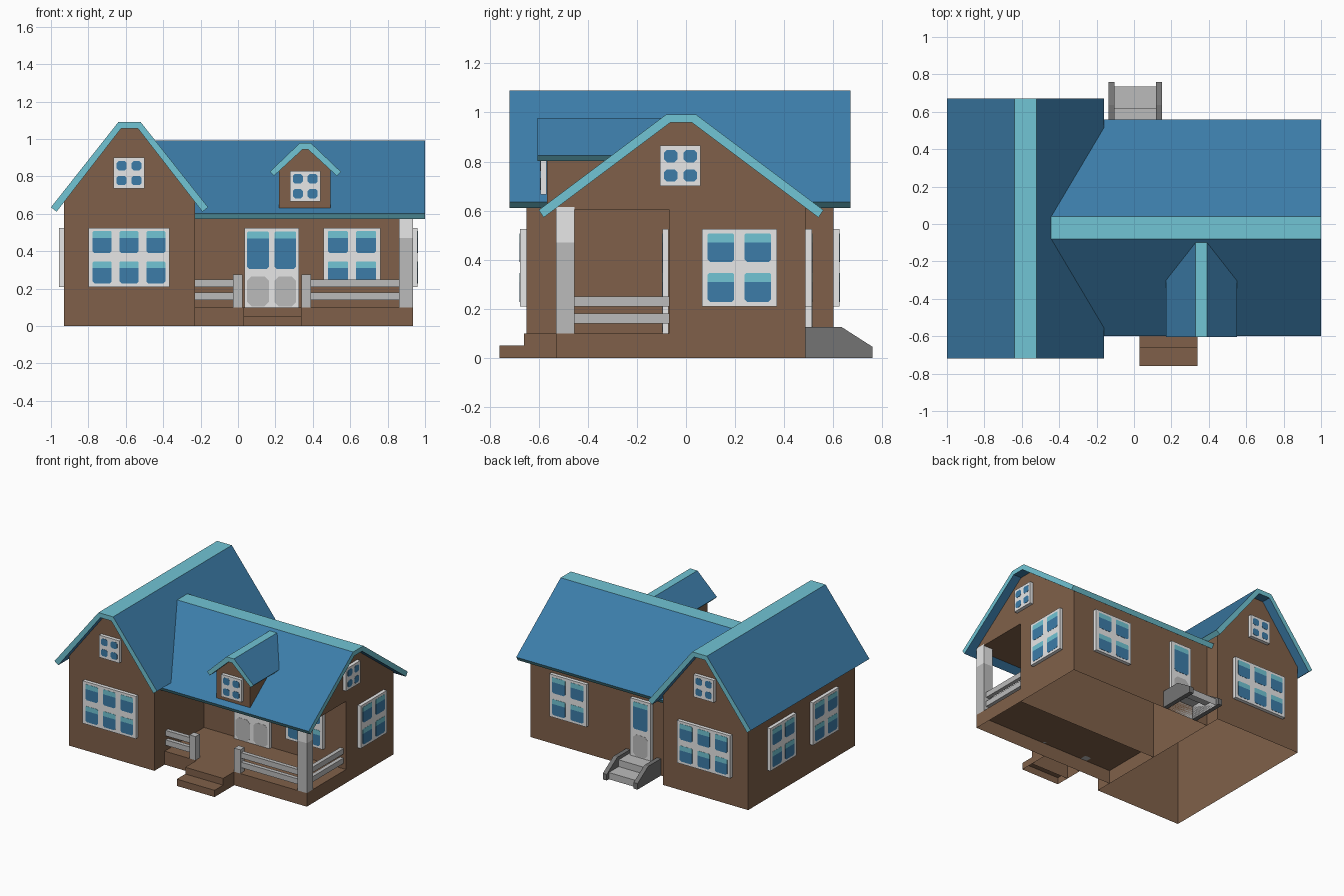
import bpy, bmesh
from mathutils import Vector

if "Cube" in bpy.data.objects:
    bpy.data.objects.remove(bpy.data.objects["Cube"])


def material(name, rgb):
    m = bpy.data.materials.new(name)
    m.diffuse_color = (*rgb, 1)
    m.use_nodes = True
    m.node_tree.nodes["Principled BSDF"].inputs["Base Color"].default_value = m.diffuse_color
    return m


MATS = [material("brown wall", (0.215, 0.118, 0.067)),
        material("blue roof", (0.045, 0.203, 0.395)),
        material("teal trim", (0.165, 0.555, 0.66)),
        material("light frame", (0.81, 0.81, 0.81)),
        material("grey rail", (0.5, 0.5, 0.5)),
        material("dark grey stone", (0.175, 0.175, 0.175))]
BROWN, BLUE, TEAL, LIGHT, GREY, DARK = range(6)


def finish(name, bm, drop=None):
    """Make the object; faces that pass the drop test are left open."""
    bmesh.ops.recalc_face_normals(bm, faces=bm.faces)
    if drop:
        gone = [f for f in bm.faces if drop(f.normal, f.calc_center_median())]
        bmesh.ops.delete(bm, geom=gone, context='FACES')
    me = bpy.data.meshes.new(name)
    bm.to_mesh(me)
    bm.free()
    for m in MATS:
        me.materials.append(m)
    ob = bpy.data.objects.new(name, me)
    bpy.context.collection.objects.link(ob)
    return ob


def add_prism(bm, pts, offset, cap, sides=None):
    """Extrude a polygon of 3D points; sides = material per profile edge."""
    n = len(pts)
    a = [bm.verts.new(p) for p in pts]
    b = [bm.verts.new(Vector(p) + Vector(offset)) for p in pts]
    for f in (bm.faces.new(a), bm.faces.new(b[::-1])):
        f.material_index = cap
    for i in range(n):
        j = (i + 1) % n
        f = bm.faces.new((a[i], b[i], b[j], a[j]))
        f.material_index = sides[i] if sides else cap


def prism(name, axis, prof, lo, hi, cap, sides=None, drop=None):
    bm = bmesh.new()
    if axis == 'x':
        add_prism(bm, [(lo, p, z) for p, z in prof], (hi - lo, 0, 0), cap, sides)
    else:
        add_prism(bm, [(p, lo, z) for p, z in prof], (0, hi - lo, 0), cap, sides)
    return finish(name, bm, drop)


def box(name, x0, x1, y0, y1, z0, z1, mat, drop=None):
    return prism(name, 'x', [(y0, z0), (y1, z0), (y1, z1), (y0, z1)], x0, x1, mat, None, drop)


def ground(n, c):
    return n.z < -0.9 and c.z < 0.01


def ground_or_back(n, c):
    return ground(n, c) or n.y > 0.9


def ground_or_left(n, c):
    return ground(n, c) or n.x < -0.9


def roof(name, axis, c, half, eave, flat, top, inset, drop, lo, hi):
    """Bent slab with flat ridge: blue slopes, teal ends, ridge and eave edges."""
    prof = [(c - half, eave), (c - flat, top), (c + flat, top), (c + half, eave),
            (c + half - inset, eave - drop), (c + flat - 0.015, top - 0.034),
            (c - flat + 0.015, top - 0.034), (c - half + inset, eave - drop)]
    prism(name, axis, prof, lo, hi, TEAL,
          [BLUE, TEAL, BLUE, TEAL, BLUE, BLUE, BLUE, TEAL])


# Hollow walls with gables, open underneath
prism("wing_walls", 'y', [(-0.93, 0), (-0.93, 0.68), (-0.625, 1.065), (-0.535, 1.065),
                          (-0.23, 0.68), (-0.23, 0)], -0.65, 0.60, BROWN, None, ground)
prism("main_walls", 'x', [(-0.53, 0.605), (-0.53, 0.625), (-0.07, 0.97), (0.03, 0.97),
                          (0.487, 0.625), (0.487, 0), (-0.07, 0), (-0.07, 0.605)],
      -0.23, 0.935, BROWN, None, ground_or_left)
prism("dormer_walls", 'y', [(0.22, 0.63), (0.22, 0.855), (0.335, 0.96), (0.385, 0.96),
                            (0.495, 0.855), (0.495, 0.63)], -0.567, -0.2, BROWN)

# Roofs
roof("wing_roof", 'y', -0.58, 0.42, 0.635, 0.06, 1.09, 0.03, 0.024, -0.72, 0.67)
roof("main_roof", 'x', -0.02, 0.58, 0.602, 0.06, 0.992, 0.02, 0.03, -0.45, 1.0)
roof("dormer_roof", 'y', 0.36, 0.19, 0.825, 0.03, 0.978, 0.022, 0.022, -0.605, -0.1)

# Porch floor and front steps, hollow
box("porch_floor", -0.23, 0.935, -0.53, -0.07, 0, 0.1, BROWN, ground_or_back)
box("front_step_upper", 0.03, 0.34, -0.66, -0.53, 0, 0.1, BROWN, ground_or_back)
box("front_step_lower", 0.03, 0.34, -0.76, -0.66, 0, 0.05, BROWN, ground_or_back)

# Porch posts and rails
box("corner_post", 0.86, 0.935, -0.53, -0.455, 0.1, 0.47, GREY)
box("corner_post_top", 0.86, 0.935, -0.53, -0.455, 0.47, 0.615, LIGHT)
for i, x in enumerate((-0.027, 0.34)):
    box(f"gate_post_{i}", x, x + 0.05, -0.53, -0.48, 0.1, 0.275, GREY)
for i, z in enumerate((0.14, 0.21)):
    box(f"rail_left_{i}", -0.23, -0.027, -0.52, -0.49, z, z + 0.04, GREY)
    box(f"rail_right_{i}", 0.39, 0.86, -0.52, -0.49, z, z + 0.04, GREY)
    box(f"rail_side_{i}", 0.885, 0.915, -0.455, -0.07, z, z + 0.04, GREY)

# Back stairs with sloped cheeks
for i, x in enumerate((-0.135, 0.118)):
    prism(f"stair_cheek_{i}", 'x', [(0.487, 0), (0.76, 0), (0.76, 0.045), (0.635, 0.125),
                                    (0.487, 0.125)], x, x + 0.032, DARK)
prism("back_stairs", 'x', [(0.487, 0), (0.735, 0), (0.735, 0.05), (0.62, 0.05),
                           (0.62, 0.1), (0.487, 0.1)], -0.103, 0.118, GREY, None, ground)

# Windows and doors: frame plate plus thin clipped panes
SIDES = {'F': ((1, 0, 0), (0, -1, 0)), 'B': ((1, 0, 0), (0, 1, 0)),
         'L': ((0, 1, 0), (-1, 0, 0)), 'R': ((0, 1, 0), (1, 0, 0))}
UP = Vector((0, 0, 1))


def window(name, side, wall, u0, u1, z0, z1, cols, rows, margin=0.023, gap=0.042):
    """rows: (bottom, top, kind), heights relative to z0."""
    U, N = (Vector(v) for v in SIDES[side])
    bm = bmesh.new()

    def plate(pts, d, t, mat):
        base = N * (wall * sum(N) + d)
        add_prism(bm, [base + U * u + UP * z for u, z in pts], N * t, mat)

    plate([(u0, z0), (u1, z0), (u1, z1), (u0, z1)], 0.0005, 0.0255, LIGHT)
    w = (u1 - u0 - 2 * margin - gap * (cols - 1)) / cols
    for c in range(cols):
        a = u0 + margin + c * (w + gap)
        b = a + w
        for v0, v1, kind in rows:
            p, q = z0 + v0, z0 + v1
            k = w * 0.1
            if kind == 'banded':
                m = q - 0.036
                plate([(a, p + k), (a + k, p), (b - k, p), (b, p + k), (b, m), (a, m)],
                      0.0255, 0.002, BLUE)
                plate([(a, m), (b, m), (b, q - k / 2), (b - k / 2, q), (a + k / 2, q),
                       (a, q - k / 2)], 0.0255, 0.002, TEAL)
            else:
                k = w * 0.2
                plate([(a, p + k), (a + k, p), (b - k, p), (b, p + k), (b, q - k),
                       (b - k, q), (a + k, q), (a, q - k)], 0.0255, 0.002,
                      BLUE if kind == 'plain' else GREY)
    finish(name, bm)


BIG = [(0.018, 0.135, 'banded'), (0.18, 0.297, 'banded')]
SMALL = [(0.018, 0.068, 'plain'), (0.097, 0.147, 'plain')]
for side, wall in (('F', -0.65), ('B', 0.60)):
    window(f"wing_window_{side}", side, wall, -0.80, -0.365, 0.21, 0.525, 3, BIG)
    window(f"wing_attic_window_{side}", side, wall, -0.665, -0.50, 0.735, 0.90, 2, SMALL,
           0.016, 0.026)
for side, wall in (('F', -0.07), ('B', 0.487)):
    window(f"main_window_{side}", side, wall, 0.457, 0.762, 0.21, 0.525, 2, BIG)
for i, y in enumerate((0.225, -0.275)):
    window(f"side_window_{i}", 'L', -0.93, y - 0.152, y + 0.152, 0.21, 0.525, 2, BIG)
window("right_window", 'R', 0.935, 0.065, 0.37, 0.21, 0.525, 2, BIG)
window("right_attic_window", 'R', 0.935, -0.105, 0.06, 0.70, 0.865, 2, SMALL, 0.016, 0.026)
window("dormer_window", 'F', -0.567, 0.277, 0.442, 0.665, 0.83, 2, SMALL, 0.016, 0.026)
window("front_door", 'F', -0.07, 0.035, 0.325, 0.1, 0.525, 2,
       [(0.005, 0.165, 'panel'), (0.205, 0.405, 'banded')], 0.014, 0.03)
window("back_door", 'B', 0.487, -0.07, 0.10, 0.1, 0.525, 1,
       [(0.005, 0.165, 'panel'), (0.205, 0.405, 'banded')], 0.025)
